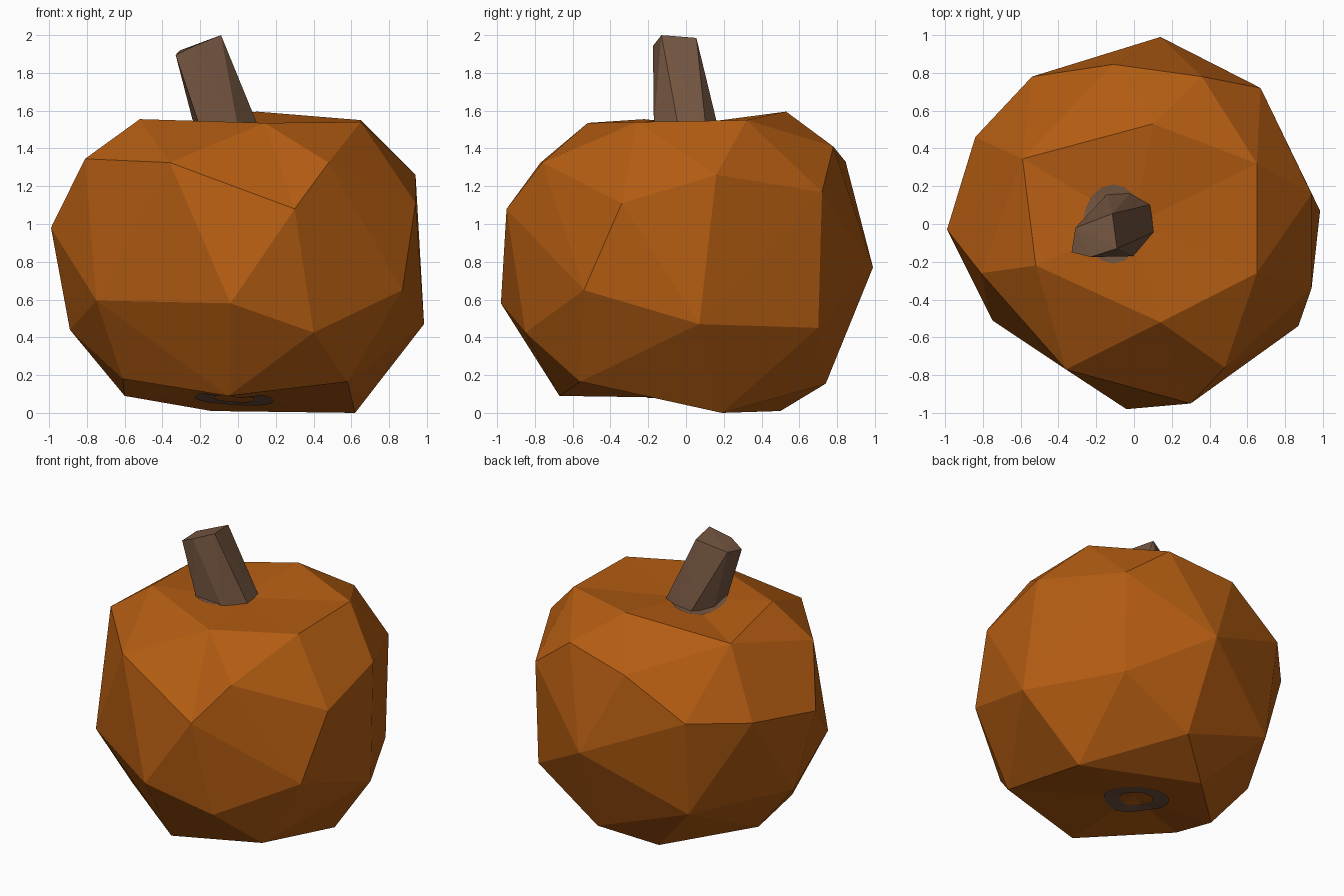
import bpy, bmesh, math
from mathutils import Vector
from mathutils.bvhtree import BVHTree

if "Cube" in bpy.data.objects:
    bpy.data.objects.remove(bpy.data.objects["Cube"])


def material(name, rgb):
    m = bpy.data.materials.new(name)
    m.diffuse_color = (*rgb, 1)
    m.use_nodes = True
    m.node_tree.nodes["Principled BSDF"].inputs["Base Color"].default_value = m.diffuse_color
    return m


ORANGE = material("pumpkin orange", (0.45, 0.107, 0.006))
BROWN = material("stem brown", (0.175, 0.092, 0.052))


def finish(bm, name, mat):
    bmesh.ops.recalc_face_normals(bm, faces=bm.faces)
    me = bpy.data.meshes.new(name)
    bm.to_mesh(me)
    me.materials.append(mat)
    ob = bpy.data.objects.new(name, me)
    bpy.context.collection.objects.link(ob)
    return ob


def hull(bm, points):
    vs = [bm.verts.new(p) for p in points]
    bmesh.ops.convex_hull(bm, input=vs)
    return vs


# Body: faceted rings of corners, from the dimpled crown to the dimpled base
crown = [(0, 0, 1.525), (-.52, -.22, 1.555), (.14, -.52, 1.535), (.65, -.26, 1.54),
         (.65, .32, 1.55), (.10, .53, 1.595), (-.59, .345, 1.49)]
shoulder = [(-.81, -.26, 1.345), (-.36, -.77, 1.325), (.48, -.76, 1.325),
            (.94, .16, 1.26), (.36, .78, 1.41), (-.11, .845, 1.33)]
middle = [(.30, -.95, 1.08), (.94, -.34, 1.11), (.67, .72, 1.17), (.14, .99, .77),
          (-.54, .78, 1.075), (-.84, .46, 1.04), (-.99, -.03, .98)]
belly = [(-.75, -.51, .595), (-.04, -.98, .58), (.87, -.54, .65), (.985, .07, .47),
         (.66, .70, .45), (-.89, .07, .44), (.40, -.85, .425), (-.51, .70, .40)]
base = [(.58, -.56, .165), (.17, .74, .155), (.62, .19, 0), (-.14, .50, .01),
        (-.60, .05, .09), (-.61, -.31, .18), (-.05, -.67, .09), (0, 0, .08)]
corners = [Vector(p) for p in crown + shoulder + middle + belly + base]

# Triangulate on a sphere, then move each corner to its real place
centre = Vector((0, 0, 0.8))
bm = bmesh.new()
verts = hull(bm, [(p - centre).normalized() for p in corners])
for v, p in zip(verts, corners):
    v.co = p
bmesh.ops.recalc_face_normals(bm, faces=bm.faces)
surface = BVHTree.FromBMesh(bm)
finish(bm, "pumpkin_body", ORANGE)
bm.free()

# Stem: leaning faceted stalk with a slanted cut top
stem_base = [(0, -.17), (.11, -.04), (.095, .105), (-.015, .17),
             (-.14, .16), (-.23, .02), (-.20, -.17)]
stem_top = [(-.33, -.15, 1.895), (-.31, -.02, 1.918), (-.115, .055, 1.985),
            (-.09, -.13, 2.0), (-.23, -.175, 1.943)]
bm = bmesh.new()
hull(bm, [(x, y, 1.51) for x, y in stem_base] + stem_top)
finish(bm, "stem", BROWN)
bm.free()


# Thin scars lying on the skin around the stem and under the base
def scar(name, cx, cy, rx, ry, inner, side, n=16):
    bm = bmesh.new()
    rings = []
    for k in (inner, (inner + 1) / 2, 1):
        ring = []
        for i in range(n):
            a = 2 * math.pi * i / n
            x, y = cx + rx * k * math.cos(a), cy + ry * k * math.sin(a)
            hit = surface.ray_cast(Vector((x, y, 0.8 + 3 * side)), Vector((0, 0, -side)))[0]
            ring.append(bm.verts.new((x, y, hit.z + 0.005 * side)))
        rings.append(ring)
    for r, s in zip(rings, rings[1:]):
        for i in range(n):
            j = (i + 1) % n
            quad = (r[i], r[j], s[j], s[i])
            bm.faces.new(quad if side < 0 else quad[::-1])
    me = bpy.data.meshes.new(name)
    bm.to_mesh(me)
    bm.free()
    me.materials.append(BROWN)
    bpy.context.collection.objects.link(bpy.data.objects.new(name, me))


scar("stem_scar", -.11, 0, .16, .21, .3, 1)
scar("base_scar", -.02, 0, .21, .21, .5, -1)
